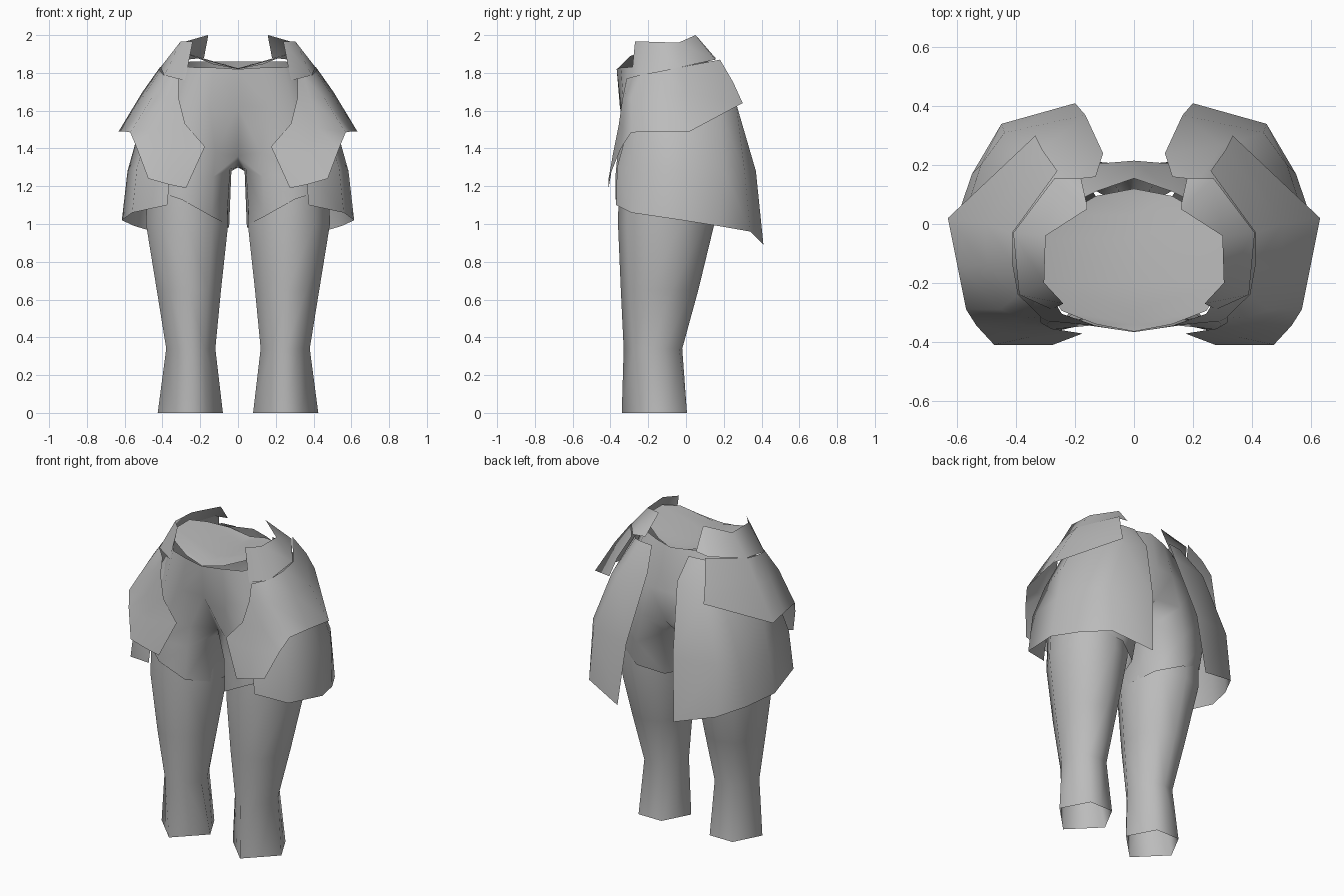
import bpy, bmesh, math

grey = bpy.data.materials.new("plain grey")
grey.diffuse_color = (0.5, 0.5, 0.5, 1)


def add_loft(bm, rows, closed=False):
    """Skin neighbouring rows of points with quads."""
    grid = [[bm.verts.new(p) for p in row] for row in rows]
    n = len(grid[0])
    for a, b in zip(grid, grid[1:]):
        for i in range(n if closed else n - 1):
            j = (i + 1) % n
            bm.faces.new((a[i], a[j], b[j], b[i]))


def finish(name, bm, angle=35):
    """Weld, mirror across x and shade the part."""
    bmesh.ops.remove_doubles(bm, verts=bm.verts, dist=0.0005)
    bmesh.ops.recalc_face_normals(bm, faces=bm.faces)
    # open parts: make them face away from the body
    if sum(f.calc_area() * (f.normal.x * (f.calc_center_median().x - .2)
           + f.normal.y * (f.calc_center_median().y + .1)
           + f.normal.z * .01) for f in bm.faces) < 0:
        bmesh.ops.reverse_faces(bm, faces=bm.faces)
    me = bpy.data.meshes.new(name)
    bm.to_mesh(me)
    bm.free()
    me.materials.append(grey)
    ob = bpy.data.objects.new(name, me)
    bpy.context.collection.objects.link(ob)
    mod = ob.modifiers.new("mirror", 'MIRROR')
    mod.use_clip = True
    bpy.ops.object.select_all(action='DESELECT')
    bpy.context.view_layer.objects.active = ob
    ob.select_set(True)
    bpy.ops.object.shade_smooth_by_angle(angle=math.radians(angle))


def plate(name, *grids):
    bm = bmesh.new()
    for rows in grids:
        add_loft(bm, rows)
    finish(name, bm, 80)


# legs: (z, x min, x max, y min, y max, roundness), five corners at the ankle
corners = [(0, -1), (1, 0), (.47, 1), (-.47, 1), (-1, 0)]
bm = bmesh.new()
rings = []
for z, x0, x1, y0, y1, r in [
        (0, .08, .425, -.34, .005, 0), (.34, .12, .38, -.33, -.02, .55),
        (.65, .09, .43, -.345, .065, .9), (1.0, .052, .487, -.36, .15, 1),
        (1.25, .06, .48, -.355, .16, 1)]:
    unit = []
    for k in range(10):
        t = math.tau * k / 10 - math.pi / 2
        a, b = corners[k // 2], corners[(k + k % 2) // 2 % 5]
        unit.append(((1 - r) * (a[0] + b[0]) / 2 + r * math.cos(t),
                     (1 - r) * (a[1] + b[1]) / 2 + r * math.sin(t)))
    us, vs = zip(*unit)
    rings.append([(x0 + (x1 - x0) * (u - min(us)) / (max(us) - min(us)),
                   y0 + (y1 - y0) * (v - min(vs)) / (max(vs) - min(vs)), z)
                  for u, v in unit])
add_loft(bm, rings, True)
finish("legs", bm, 100)

# shorts: half rings from front centre round the hip to back centre
waist = [(0, -.367, 1.82), (.13, -.345, 1.828), (.245, -.305, 1.83), (.31, -.2, 1.84),
         (.32, -.05, 1.85), (.25, .05, 1.86), (.13, .11, 1.86), (0, .155, 1.86)]
hip = [(0, -.35, 1.62), (.15, -.345, 1.62), (.29, -.33, 1.62), (.41, -.2, 1.62),
       (.43, -.04, 1.62), (.33, .13, 1.62), (.12, .205, 1.6), (0, .215, 1.6)]
crotch = [(0, -.21, 1.36), (.12, -.31, 1.38), (.3, -.36, 1.4), (.45, -.25, 1.42),
          (.48, -.05, 1.42), (.38, .15, 1.4), (.17, .215, 1.4), (0, .2, 1.4)]
under = [(0, -.02, 1.3)]
thigh = [(.042, -.18, 1.29), (.13, -.33, 1.25), (.3, -.372, 1.27), (.455, -.26, 1.3),
         (.505, -.08, 1.3), (.41, .14, 1.27), (.2, .21, 1.22), (.055, .12, 1.29),
         (.035, -.02, 1.28)]
hem = [(.06, -.2, 1.0), (.14, -.335, 1.04), (.3, -.372, 1.13), (.45, -.27, 1.18),
       (.497, -.09, 1.2), (.42, .09, 1.13), (.23, .17, 1.05), (.09, .09, 1.0),
       (.047, -.06, .98)]
bm = bmesh.new()
add_loft(bm, [waist, hip, crotch])
add_loft(bm, [crotch + under, thigh, hem], True)
finish("shorts", bm, 70)

# waist top, a shallow valley along the centre line
rim = [(0, -.365, 1.82), (.13, -.34, 1.845), (.245, -.295, 1.89), (.31, -.2, 1.915),
       (.31, -.05, 1.915), (.24, .03, 1.89), (.13, .095, 1.86), (0, .12, 1.825)]
bm = bmesh.new()
add_loft(bm, [[(0, y, 1.822) for _, y, _ in rim], rim])
finish("waist_cap", bm, 10)

# collar plates round the waist
plate("waist_plate", [
    [(.24, -.27, 1.965), (.305, -.2, 1.965), (.3, -.04, 1.96), (.16, .05, 2.0),
     (.159, .06, 1.99)],
    [(.28, -.29, 1.76), (.39, -.24, 1.785), (.41, -.03, 1.83), (.27, .155, 1.87),
     (.18, .155, 1.88)]])

# flared hip plates, each with a front flap hanging from it
seam = [(.28, -.355, 1.53), (.42, -.335, 1.51), (.57, -.29, 1.485)]
plate("hip_plate", [
    [(.315, -.315, 1.77), (.35, -.28, 1.78), (.393, -.24, 1.79), (.413, -.13, 1.81),
     (.413, -.03, 1.83), (.26, .18, 1.87)],
    [(.315, -.335, 1.67), (.38, -.32, 1.67), (.455, -.29, 1.67), (.5, -.14, 1.68),
     (.505, 0, 1.7), (.31, .25, 1.75)],
    seam + [(.6, -.14, 1.49), (.632, .02, 1.49), (.335, .3, 1.64)]],
    [seam,
     [(.175, -.372, 1.41), (.36, -.385, 1.38), (.535, -.345, 1.4)],
     [(.275, -.41, 1.19), (.37, -.41, 1.21), (.475, -.41, 1.24)]])

# long side skirts, open at the front and back
plate("side_skirt", [
    [(.3, -.27, 1.7), (.36, -.21, 1.74), (.37, -.05, 1.8), (.29, .1, 1.82),
     (.22, .15, 1.84), (.13, .16, 1.84)],
    [(.345, -.31, 1.5), (.47, -.25, 1.5), (.515, -.03, 1.53), (.4, .18, 1.6),
     (.3, .265, 1.64), (.105, .24, 1.7)],
    [(.355, -.365, 1.3), (.535, -.28, 1.3), (.585, 0, 1.28), (.52, .2, 1.28),
     (.44, .31, 1.28), (.165, .37, 1.28)],
    [(.375, -.37, 1.1), (.56, -.29, 1.06), (.615, -.02, 1.02), (.55, .17, .99),
     (.45, .34, .96), (.2, .41, .89)]])
